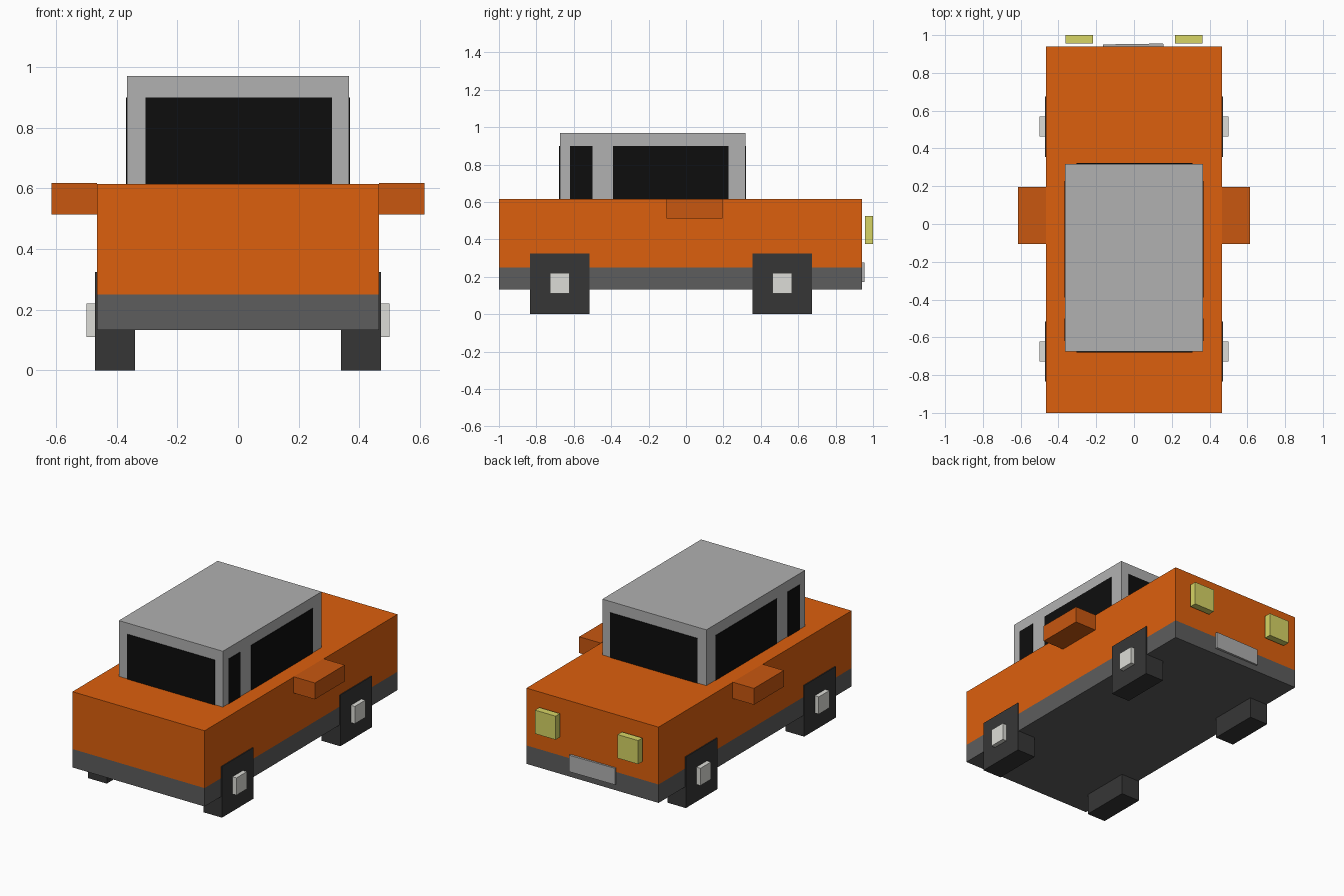
import bpy
import bmesh

if "Cube" in bpy.data.objects:
    bpy.data.objects.remove(bpy.data.objects["Cube"])


def material(name, rgb):
    m = bpy.data.materials.new(name)
    m.diffuse_color = (*rgb, 1)
    m.use_nodes = True
    m.node_tree.nodes["Principled BSDF"].inputs["Base Color"].default_value = m.diffuse_color
    return m


ORANGE = material("orange paint", (0.72, 0.115, 0.004))
DARK_ORANGE = material("dark orange paint", (0.58, 0.095, 0.005))
BLACK = material("black glass", (0.004, 0.004, 0.004))
RUBBER = material("dark rubber", (0.037, 0.037, 0.037))
CHASSIS = material("dark grey", (0.11, 0.11, 0.11))
SILVER = material("silver", (0.44, 0.44, 0.44))
WHITE = material("hub white", (0.72, 0.72, 0.68))
YELLOW = material("lamp yellow", (0.68, 0.66, 0.13))


def box(name, x, y, z, mat):
    """Box spanning the given (min, max) range on each axis."""
    centre = [(a + b) / 2 for a, b in (x, y, z)]
    size = [b - a for a, b in (x, y, z)]
    bm = bmesh.new()
    bmesh.ops.create_cube(bm, size=1)
    bmesh.ops.scale(bm, vec=size, verts=bm.verts)
    mesh = bpy.data.meshes.new(name)
    bm.to_mesh(mesh)
    bm.free()
    mesh.materials.append(mat)
    ob = bpy.data.objects.new(name, mesh)
    ob.location = centre
    bpy.context.collection.objects.link(ob)
    return ob


def pair(name, x, y, z, mat):
    """Right-hand box and its mirror image on the left."""
    box("right_" + name, x, y, z, mat)
    box("left_" + name, (-x[1], -x[0]), y, z, mat)


# Body shell, lower chassis and cabin
box("body", (-0.465, 0.465), (-1.0, 0.94), (0.25, 0.615), ORANGE)
box("chassis", (-0.465, 0.465), (-1.0, 0.94), (0.133, 0.25), CHASSIS)
box("cabin", (-0.366, 0.366), (-0.675, 0.318), (0.615, 0.97), SILVER)

# Windows, standing just proud of the cabin
GLASS_Z = (0.615, 0.90)
box("front_window", (-0.305, 0.31), (-0.679, -0.66), GLASS_Z, BLACK)
box("back_window", (-0.305, 0.31), (0.30, 0.322), GLASS_Z, BLACK)
pair("small_side_window", (0.35, 0.369), (-0.62, -0.50), GLASS_Z, BLACK)
pair("large_side_window", (0.35, 0.369), (-0.39, 0.228), GLASS_Z, BLACK)

# Side mirrors
pair("side_mirror", (0.465, 0.615), (-0.105, 0.195), (0.513, 0.617), DARK_ORANGE)

# Square wheels with hub caps
for end, y in (("front", -0.675), ("back", 0.515)):
    pair(end + "_wheel", (0.34, 0.471), (y - 0.159, y + 0.159), (0, 0.325), RUBBER)
    pair(end + "_hub", (0.46, 0.499), (y - 0.053, y + 0.053), (0.11, 0.22), WHITE)

# Lamps and plate on the +y end
pair("lamp", (0.218, 0.363), (0.956, 1.0), (0.375, 0.525), YELLOW)
plate = box("plate", (-0.165, 0.155), (0.93, 0.953), (0.172, 0.277), SILVER)
plate.rotation_euler.z = 0.015
